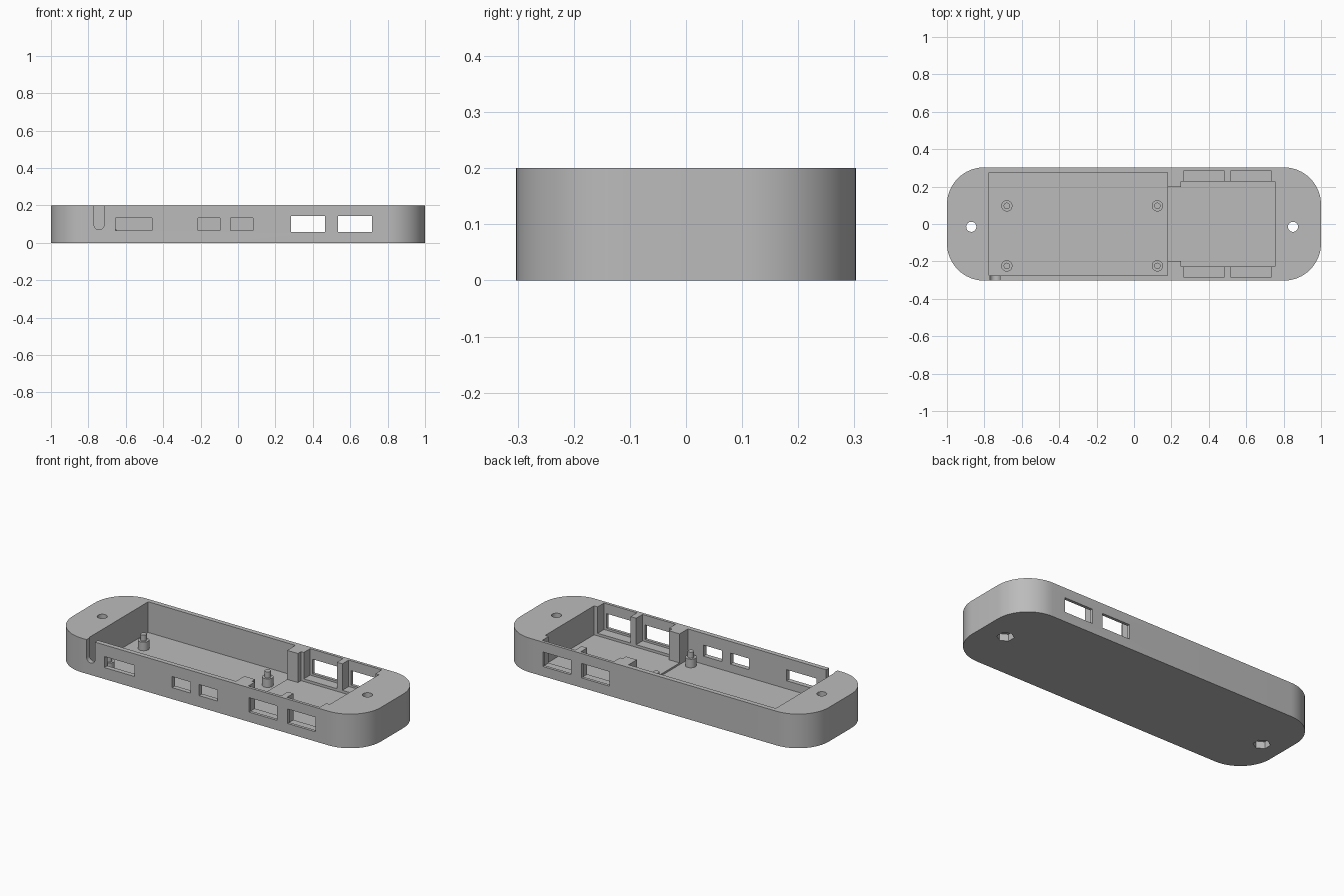
import bpy
import bmesh
from math import pi, cos, sin
from mathutils import Matrix

cube = bpy.data.objects.get("Cube")
if cube:
    bpy.data.objects.remove(cube, do_unlink=True)

grey = bpy.data.materials.new("matte_grey")
grey.use_nodes = True
grey.diffuse_color = (0.5, 0.5, 0.5, 1)
grey.node_tree.nodes["Principled BSDF"].inputs["Base Color"].default_value = (0.5, 0.5, 0.5, 1)


def make_object(name, bm):
    bmesh.ops.recalc_face_normals(bm, faces=bm.faces[:])
    mesh = bpy.data.meshes.new(name)
    bm.to_mesh(mesh)
    bm.free()
    mesh.materials.append(grey)
    obj = bpy.data.objects.new(name, mesh)
    bpy.context.collection.objects.link(obj)
    return obj


def prism(name, outline, z0, z1):
    bm = bmesh.new()
    base = bm.faces.new([bm.verts.new((x, y, z0)) for x, y in outline])
    top = bmesh.ops.extrude_face_region(bm, geom=[base])["geom"]
    verts = [v for v in top if isinstance(v, bmesh.types.BMVert)]
    bmesh.ops.translate(bm, verts=verts, vec=(0, 0, z1 - z0))
    return make_object(name, bm)


def box(name, x0, x1, y0, y1, z0, z1):
    return prism(name, [(x0, y0), (x1, y0), (x1, y1), (x0, y1)], z0, z1)


def circle(cx, cy, r, n=32, start=0.0):
    return [(cx + r * cos(start + 2 * pi * i / n), cy + r * sin(start + 2 * pi * i / n))
            for i in range(n)]


def cut(target, cutter):
    cutter.hide_render = True
    mod = target.modifiers.new("cut", "BOOLEAN")
    mod.operation = "DIFFERENCE"
    mod.solver = "EXACT"
    mod.object = cutter
    bpy.context.view_layer.objects.active = target
    bpy.ops.object.modifier_apply(modifier=mod.name)
    bpy.data.objects.remove(cutter, do_unlink=True)


# Rounded body block
HALF_Y, HEIGHT, RADIUS, STEPS = 0.303, 0.2, 0.2, 16
OPEN = HEIGHT + 0.05
outline = []
for k, (sx, sy) in enumerate([(1, 1), (-1, 1), (-1, -1), (1, -1)]):
    for i in range(STEPS + 1):
        a = (k + i / STEPS) * pi / 2
        outline.append((sx * (1 - RADIUS) + RADIUS * cos(a),
                        sy * (HALF_Y - RADIUS) + RADIUS * sin(a)))
case = prism("case_body", outline, 0, HEIGHT)

# Board bay, connecting neck and hub bay
cut(case, box("board_bay", -0.775, 0.18, -0.275, 0.275, 0.02, OPEN))
cut(case, box("neck", 0.15, 0.3, -0.198, 0.198, 0.03, OPEN))
cut(case, box("hub_bay", 0.25, 0.755, -0.227, 0.227, 0.03, OPEN))

# Paired socket recesses and windows through both long walls
for x in (0.375, 0.625):
    for side in (-1, 1):
        y0, y1 = sorted((side * 0.2, side * 0.286))
        cut(case, box("socket_recess", x - 0.107, x + 0.107, y0, y1, 0.045, OPEN))
    cut(case, box("socket_window", x - 0.091, x + 0.091, -0.4, 0.4, 0.057, 0.142))

# Small ports in the front wall
for x0, x1 in ((-0.655, -0.46), (-0.215, -0.095), (-0.04, 0.08)):
    cut(case, box("front_port", x0, x1, -0.4, -0.2, 0.067, 0.132))

# Round-bottomed cable slot in the front wall
slot_x, slot_r, slot_z = -0.743, 0.027, 0.097
arch = [(slot_x + slot_r * cos(pi + pi * i / 16), slot_z + slot_r * sin(pi + pi * i / 16))
        for i in range(17)]
slot = prism("cable_slot", arch + [(slot_x + slot_r, OPEN), (slot_x - slot_r, OPEN)], 0.2, 0.4)
slot.data.transform(Matrix.Rotation(pi / 2, 4, "X"))
cut(case, slot)

# Screw holes with hexagonal nut pockets underneath
for x in (-0.87, 0.85):
    cut(case, prism("screw_hole", circle(x, -0.015, 0.027), -0.05, OPEN))
    cut(case, prism("nut_pocket", circle(x, -0.015, 0.046, 6, pi / 2), -0.05, 0.04))

# Board standoffs with locating pins
parts = [case]
for x in (-0.68, 0.125):
    for y in (-0.224, 0.097):
        parts.append(prism("standoff", circle(x, y, 0.03), 0.015, 0.07))
        parts.append(prism("standoff_pin", circle(x, y, 0.017), 0.065, 0.105))

bpy.ops.object.select_all(action="DESELECT")
for obj in parts:
    obj.select_set(True)
bpy.context.view_layer.objects.active = case
bpy.ops.object.shade_smooth_by_angle(angle=pi / 6)
